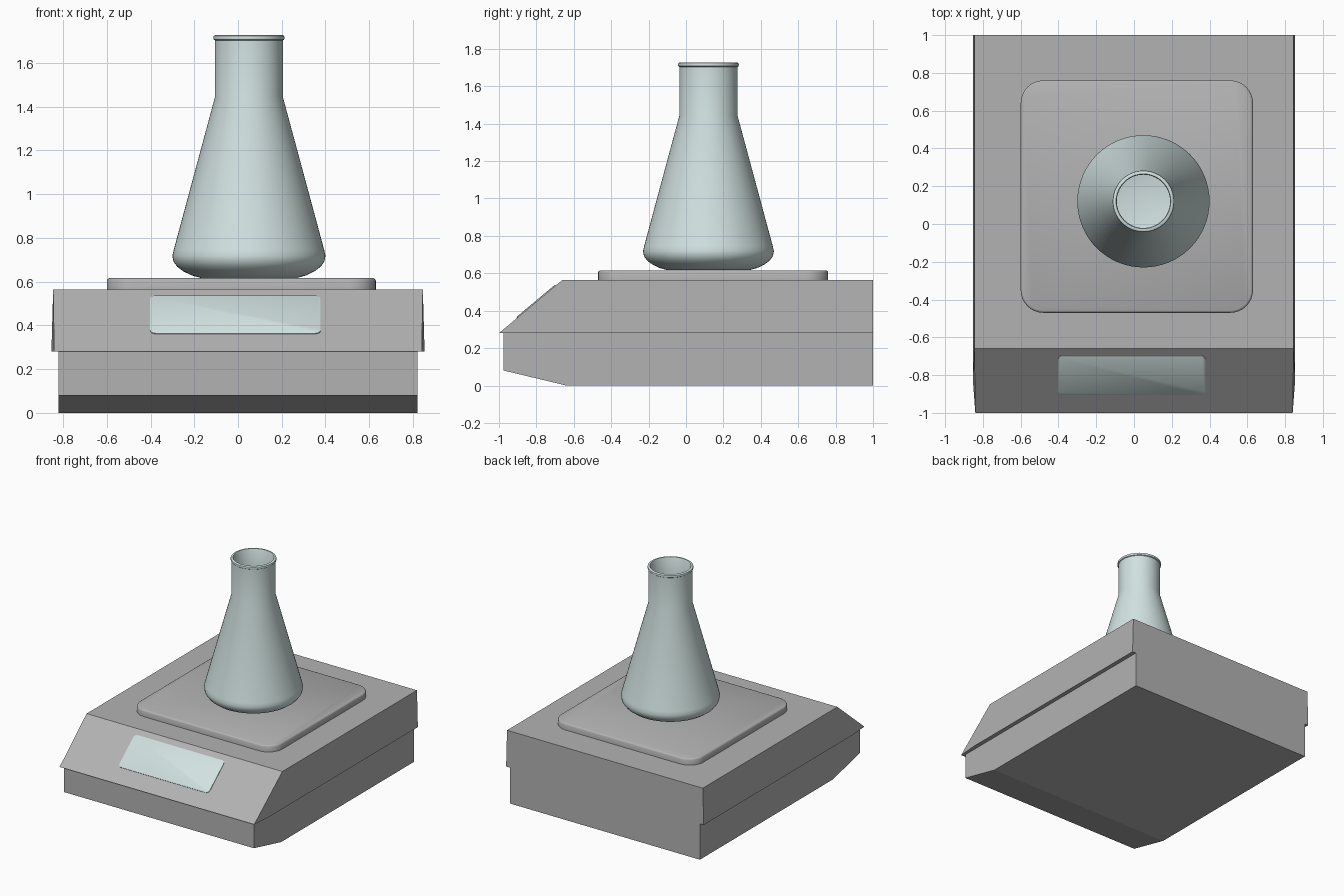
import bpy, bmesh, math
from mathutils import Vector

cube = bpy.data.objects.get("Cube")
if cube:
    bpy.data.objects.remove(cube, do_unlink=True)


def material(name, rgb):
    m = bpy.data.materials.new(name)
    m.use_nodes = True
    m.diffuse_color = (*rgb, 1)
    m.node_tree.nodes["Principled BSDF"].inputs["Base Color"].default_value = (*rgb, 1)
    return m


grey = material("grey_plastic", (0.45, 0.45, 0.45))
glass = material("pale_glass", (0.64, 0.76, 0.75))


def finish(name, bm, mat, smooth=None):
    bmesh.ops.recalc_face_normals(bm, faces=bm.faces)
    mesh = bpy.data.meshes.new(name)
    bm.to_mesh(mesh)
    bm.free()
    mesh.materials.append(mat)
    obj = bpy.data.objects.new(name, mesh)
    bpy.context.collection.objects.link(obj)
    if smooth:
        bpy.ops.object.select_all(action="DESELECT")
        obj.select_set(True)
        bpy.context.view_layer.objects.active = obj
        bpy.ops.object.shade_smooth_by_angle(angle=math.radians(smooth))
    return obj


def loft(name, rings, mat, smooth=None):
    """Closed solid through matching rings of points."""
    bm = bmesh.new()
    loops = [[bm.verts.new(p) for p in ring] for ring in rings]
    n = len(loops[0])
    for a, b in zip(loops, loops[1:]):
        for i in range(n):
            j = (i + 1) % n
            bm.faces.new((a[i], a[j], b[j], b[i]))
    bm.faces.new(loops[0])
    bm.faces.new(loops[-1])
    return finish(name, bm, mat, smooth)


def side_solid(name, profile):
    """Mirrored solid from (half width, y, z) side profile points."""
    return loft(name, [[(s * w, y, z) for w, y, z in profile] for s in (-1, 1)], grey)


def rounded_rect(hx, hy, r, steps=8):
    pts = []
    for k, (sx, sy) in enumerate(((1, 1), (-1, 1), (-1, -1), (1, -1))):
        for i in range(steps + 1):
            a = math.pi / 2 * (k + i / steps)
            pts.append((sx * (hx - r) + r * math.cos(a), sy * (hy - r) + r * math.sin(a)))
    return pts


# Lower base with sloping underside at the front
side_solid("lower_base", [(0.82, -0.975, 0.28), (0.82, -0.975, 0.08),
                          (0.82, -0.64, 0), (0.82, 1, 0), (0.82, 1, 0.28)])

# Upper housing, slightly tapered, with sloping front panel
side_solid("upper_housing", [(0.84, -1, 0.28), (0.845, -0.66, 0.565),
                             (0.845, 1, 0.565), (0.853, 1, 0.28), (0.853, -0.83, 0.28)])

# Weighing plate with a softened top edge
layers = [(0, 0.56), (0, 0.605), (0.004, 0.612), (0.012, 0.616)]
loft("weighing_plate", [[(x + 0.015, y + 0.145, z)
     for x, y in rounded_rect(0.615 - d, 0.615 - d, 0.12 - d)] for d, z in layers], grey, 35)

# Display window lying on the front panel
up = Vector((0, 0.34, 0.285)).normalized()
out = Vector((0, -up.z, up.y))
centre = Vector((-0.012, -0.8, 0.4476))
loft("display", [[centre + Vector((x, 0, 0)) + up * y + out * h
     for x, y in rounded_rect(0.39 - d, 0.135 - d, 0.025 - d, 4)]
     for d, h in ((0, -0.002), (0, 0.004), (0.004, 0.006))], glass, 35)

# Conical flask: outer wall, rolled rim, then inner wall
profile = [(0, 0.617), (0.22, 0.617), (0.26, 0.628), (0.30, 0.647), (0.328, 0.668),
           (0.345, 0.692), (0.35, 0.718), (0.344, 0.745), (0.155, 1.445), (0.155, 1.703),
           (0.161, 1.707), (0.163, 1.715), (0.161, 1.723), (0.155, 1.727), (0.145, 1.727),
           (0.141, 1.72), (0.141, 1.445), (0.33, 0.742), (0.335, 0.718), (0.315, 0.68),
           (0.22, 0.63), (0, 0.63)]
bm = bmesh.new()
chain = [bm.verts.new((r + 0.05, 0.12, z)) for r, z in profile]
edges = [bm.edges.new(pair) for pair in zip(chain, chain[1:])]
bmesh.ops.spin(bm, geom=chain + edges, cent=(0.05, 0.12, 0), axis=(0, 0, 1),
               angle=math.tau, steps=64)
bmesh.ops.remove_doubles(bm, verts=bm.verts, dist=0.0005)
finish("flask", bm, glass, 40)
